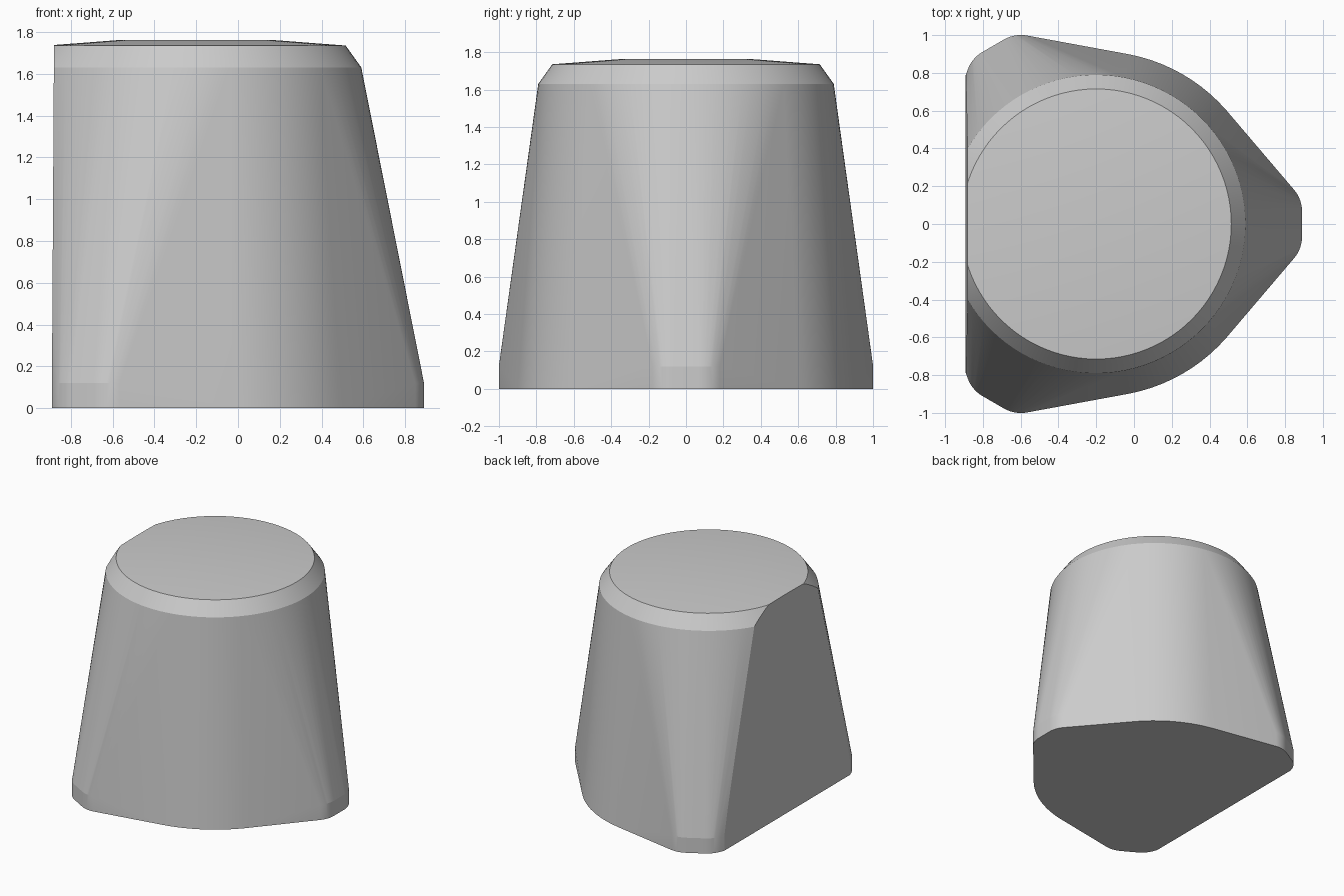
import bpy, bmesh
from math import cos, sin, radians, tau
from mathutils import Vector, Matrix

cube = bpy.data.objects.get("Cube")
if cube:
    bpy.data.objects.remove(cube, do_unlink=True)

grey = bpy.data.materials.new("plain grey")
grey.use_nodes = True
colour = (0.6, 0.6, 0.6, 1)
grey.diffuse_color = colour
grey.node_tree.nodes["Principled BSDF"].inputs["Base Color"].default_value = colour

AXIS_X = -0.2    # centre of the round body


def ring(radius, z, count=96):
    """Points of a circle round the body's axis."""
    return [Vector((AXIS_X + radius * cos(tau * i / count),
                    radius * sin(tau * i / count), z)) for i in range(count)]


def foot(angle):
    """Rounded, upright lobe pointing outwards at the given angle."""
    reach, half_width, fillet, height, steps = 0.91, 0.065, 0.18, 0.12, 12
    turn = Matrix.Translation((AXIS_X, 0, 0)) @ Matrix.Rotation(radians(angle), 4, "Z")
    points = []
    for side in (-1, 1):
        for i in range(steps + 1):
            a = radians(60) * i / steps
            x = reach + fillet * cos(a)
            y = side * (half_width + fillet * sin(a))
            points += [turn @ Vector((x, y, z)) for z in (0, height)]
    return points


# Tapered body, bevelled shoulder and shallow crown
points = ring(0.915, 0) + ring(0.79, 1.63) + ring(0.715, 1.735) + ring(0.36, 1.762)
# Three lobes spreading from the base
for angle in (0, 120, 240):
    points += foot(angle)

bm = bmesh.new()
for p in points:
    bm.verts.new(p)
hull = bmesh.ops.convex_hull(bm, input=bm.verts[:])
spare = {g for g in hull["geom_interior"] + hull["geom_unused"]
         if isinstance(g, bmesh.types.BMVert)}
bmesh.ops.delete(bm, geom=list(spare), context="VERTS")

# Flat side, cut almost upright
bmesh.ops.bisect_plane(bm, geom=bm.verts[:] + bm.edges[:] + bm.faces[:], dist=1e-5,
                       plane_co=(-0.891, 0, 0), plane_no=(-1, 0, 0.006),
                       clear_outer=True)
bmesh.ops.holes_fill(bm, edges=[e for e in bm.edges if e.is_boundary], sides=0)
bmesh.ops.remove_doubles(bm, verts=bm.verts[:], dist=1e-4)
bmesh.ops.dissolve_limit(bm, angle_limit=radians(0.1),
                         verts=bm.verts[:], edges=bm.edges[:])
bmesh.ops.recalc_face_normals(bm, faces=bm.faces[:])

mesh = bpy.data.meshes.new("tapered_body")
bm.to_mesh(mesh)
bm.free()
mesh.materials.append(grey)
body = bpy.data.objects.new("tapered_body", mesh)
bpy.context.collection.objects.link(body)

# Smooth walls, crisp bevels
bpy.ops.object.select_all(action="DESELECT")
body.select_set(True)
bpy.context.view_layer.objects.active = body
bpy.ops.object.shade_smooth_by_angle(angle=radians(9))
